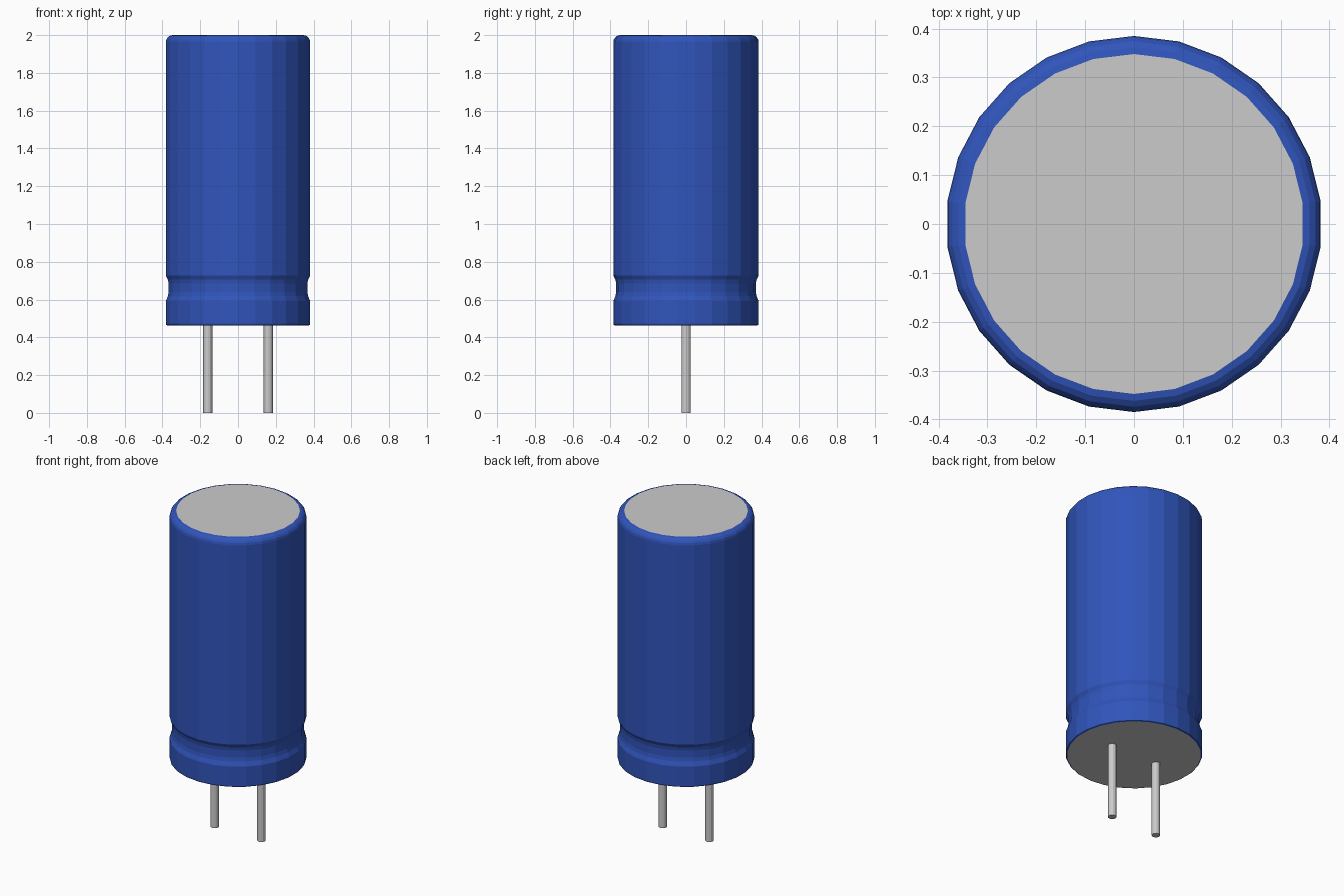
import bpy, bmesh, math

if "Cube" in bpy.data.objects:
    bpy.data.objects.remove(bpy.data.objects["Cube"])

SIDES = 26


def lathe(name, profile, sides, x=0.0, caps=False, material=None):
    """Spin an (r, z) profile, listed bottom to top, around the z axis."""
    bm = bmesh.new()
    rings = []
    for r, z in profile:
        ring = []
        for i in range(sides):
            a = math.pi / 2 + 2 * math.pi * i / sides
            ring.append(bm.verts.new((x + r * math.cos(a), r * math.sin(a), z)))
        rings.append(ring)
    for low, high in zip(rings, rings[1:]):
        for i in range(sides):
            j = (i + 1) % sides
            bm.faces.new((low[i], low[j], high[j], high[i]))
    if caps:
        bm.faces.new(rings[0][::-1])
        bm.faces.new(rings[-1])
    mesh = bpy.data.meshes.new(name)
    bm.to_mesh(mesh)
    bm.free()
    obj = bpy.data.objects.new(name, mesh)
    bpy.context.collection.objects.link(obj)
    if material:
        mesh.materials.append(material)
    return obj


def disc(name, r, z, up):
    bm = bmesh.new()
    angles = [math.pi / 2 + 2 * math.pi * i / SIDES for i in range(SIDES)]
    ring = [bm.verts.new((r * math.cos(a), r * math.sin(a), z)) for a in angles]
    bm.faces.new(ring if up else ring[::-1])
    mesh = bpy.data.meshes.new(name)
    bm.to_mesh(mesh)
    bm.free()
    obj = bpy.data.objects.new(name, mesh)
    bpy.context.collection.objects.link(obj)
    return obj


blue = bpy.data.materials.new("blue_sleeve")
blue.diffuse_color = (0.03, 0.09, 0.50, 1)
blue.use_nodes = True
blue.node_tree.nodes["Principled BSDF"].inputs["Base Color"].default_value = blue.diffuse_color

# Sleeve: rolled bottom edge, crimp groove, tall wall, rounded top edge
R, EDGE = 0.385, 0.348
profile = [(0.376, 0.463), (0.383, 0.466), (R, 0.473), (R, 0.592),
           (0.374, 0.618), (0.370, 0.64), (0.370, 0.684), (0.374, 0.706),
           (R, 0.728)]
fillet = R - EDGE
for k in range(5):
    a = math.pi / 2 * k / 4
    profile.append((EDGE + fillet * math.cos(a), 2 - fillet + fillet * math.sin(a)))
lathe("sleeve", profile, SIDES, material=blue)

# Metal top and rubber base plug
disc("can_top", EDGE, 2.0, True)
disc("base_plug", 0.376, 0.463, False)

# Two wire leads
for side, x in (("left", -0.16), ("right", 0.16)):
    lead = lathe(side + "_lead", [(0.024, 0.0), (0.024, 0.47)], 12, x, caps=True)
